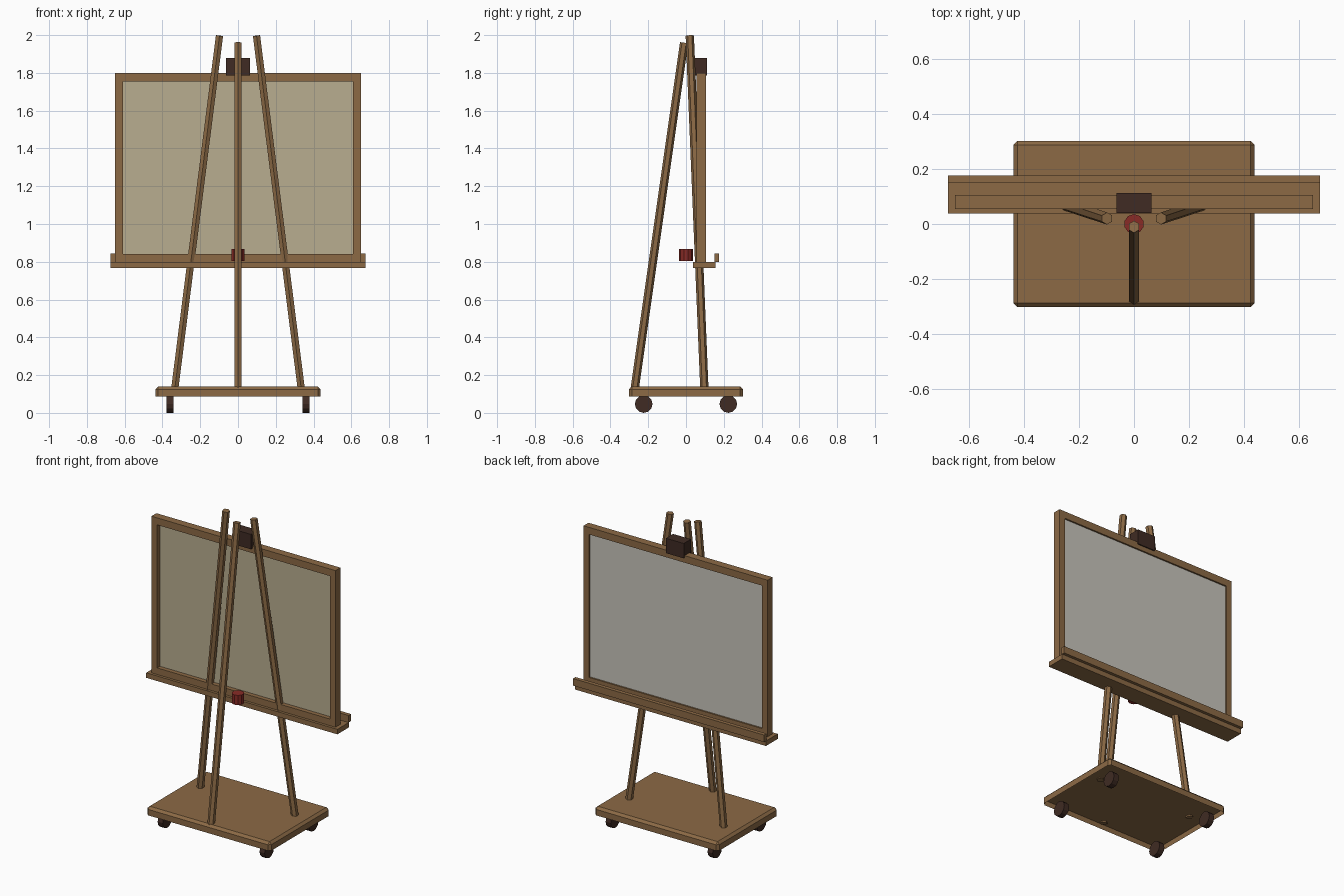
import bpy, bmesh, math
from mathutils import Vector, Matrix

if "Cube" in bpy.data.objects:
    bpy.data.objects.remove(bpy.data.objects["Cube"])


def material(name, rgb):
    m = bpy.data.materials.new(name)
    m.diffuse_color = (*rgb, 1.0)
    m.use_nodes = True
    m.node_tree.nodes["Principled BSDF"].inputs["Base Color"].default_value = m.diffuse_color
    return m


WOOD = material("wood", (0.262, 0.144, 0.060))
DARK = material("dark_brown", (0.050, 0.024, 0.017))
CANVAS = material("canvas_back", (0.485, 0.418, 0.279))
WHITE = material("board_surface", (0.578, 0.558, 0.503))
RED = material("red_knob", (0.25, 0.024, 0.019))


def finish(name, bm, *mats):
    bmesh.ops.recalc_face_normals(bm, faces=bm.faces)
    me = bpy.data.meshes.new(name)
    bm.to_mesh(me)
    bm.free()
    for m in mats:
        me.materials.append(m)
    ob = bpy.data.objects.new(name, me)
    bpy.context.collection.objects.link(ob)
    return ob


def box_mesh(x, y, z):
    bm = bmesh.new()
    mid = [(a + b) / 2 for a, b in (x, y, z)]
    size = [b - a for a, b in (x, y, z)]
    bmesh.ops.create_cube(bm, size=1, matrix=Matrix.Translation(mid) @ Matrix.Diagonal((*size, 1)))
    return bm


def box(name, x, y, z, mat=WOOD):
    return finish(name, box_mesh(x, y, z), mat)


def rod(name, a, b, radius, sides, mat):
    """Prism between two points, with one corner turned to the front."""
    a, b = Vector(a), Vector(b)
    d = (b - a).normalized()
    front = Vector((0, -1, 0))
    u = (front - d * front.dot(d)).normalized()
    v = d.cross(u)
    bm = bmesh.new()
    rings = []
    for p in (a, b):
        angles = [2 * math.pi * i / sides for i in range(sides)]
        rings.append([bm.verts.new(p + radius * (u * math.cos(t) + v * math.sin(t))) for t in angles])
    for i in range(sides):
        j = (i + 1) % sides
        bm.faces.new((rings[0][i], rings[0][j], rings[1][j], rings[1][i]))
    for r in rings:
        bm.faces.new(r)
    return finish(name, bm, mat)


# Base with chamfered top and corners, recessed underside
bm = box_mesh((-0.438, 0.438), (-0.302, 0.302), (0.087, 0.14))
edges = [e for e in bm.edges if max(v.co.z for v in e.verts) > 0.13]
bmesh.ops.bevel(bm, geom=edges, offset=0.015, segments=1, affect='EDGES')
bm.normal_update()
under = [f for f in bm.faces if f.normal.z < -0.9]
bmesh.ops.inset_region(bm, faces=under, thickness=0.005)
for v in under[0].verts:
    v.co.z += 0.03
finish("base", bm, WOOD)

# Casters
for sx, side in ((-1, "left"), (1, "right")):
    for y, end in ((-0.224, "front"), (0.224, "back")):
        rod(f"{end}_{side}_wheel", (sx * 0.342, y, 0.047), (sx * 0.378, y, 0.047), 0.047, 12, DARK)

# Three leaning legs
for sx, side in ((-1, "left"), (1, "right")):
    rod(f"{side}_leg", (sx * 0.337, 0.098, 0.11), (sx * 0.098, 0.02, 1.997), 0.022, 6, WOOD)
rod("centre_leg", (0, -0.274, 0.11), (0, -0.01, 1.96), 0.022, 6, WOOD)

# Shelf and its lip
box("shelf", (-0.675, 0.675), (0.038, 0.157), (0.768, 0.80))
box("shelf_lip", (-0.675, 0.675), (0.151, 0.176), (0.80, 0.845))

# Board frame
FY = (0.055, 0.105)
box("frame_top", (-0.65, 0.65), FY, (1.755, 1.80))
box("frame_bottom", (-0.65, 0.65), FY, (0.80, 0.842))
for name, x in (("frame_left", (-0.65, -0.61)), ("frame_right", (0.61, 0.65))):
    box(name, x, FY, (0.842, 1.755))

# Panel: one colour to the front, another to the back
bm = box_mesh((-0.615, 0.615), (0.083, 0.095), (0.835, 1.76))
bm.normal_update()
for f in bm.faces:
    f.material_index = 1 if f.normal.y > 0.5 else 0
finish("board_panel", bm, CANVAS, WHITE)

# Top clamp and height knob
box("top_clamp", (-0.063, 0.063), (0.04, 0.112), (1.785, 1.88), DARK)
rod("height_knob", (0, 0, 0.805), (0, 0, 0.867), 0.036, 10, RED)
